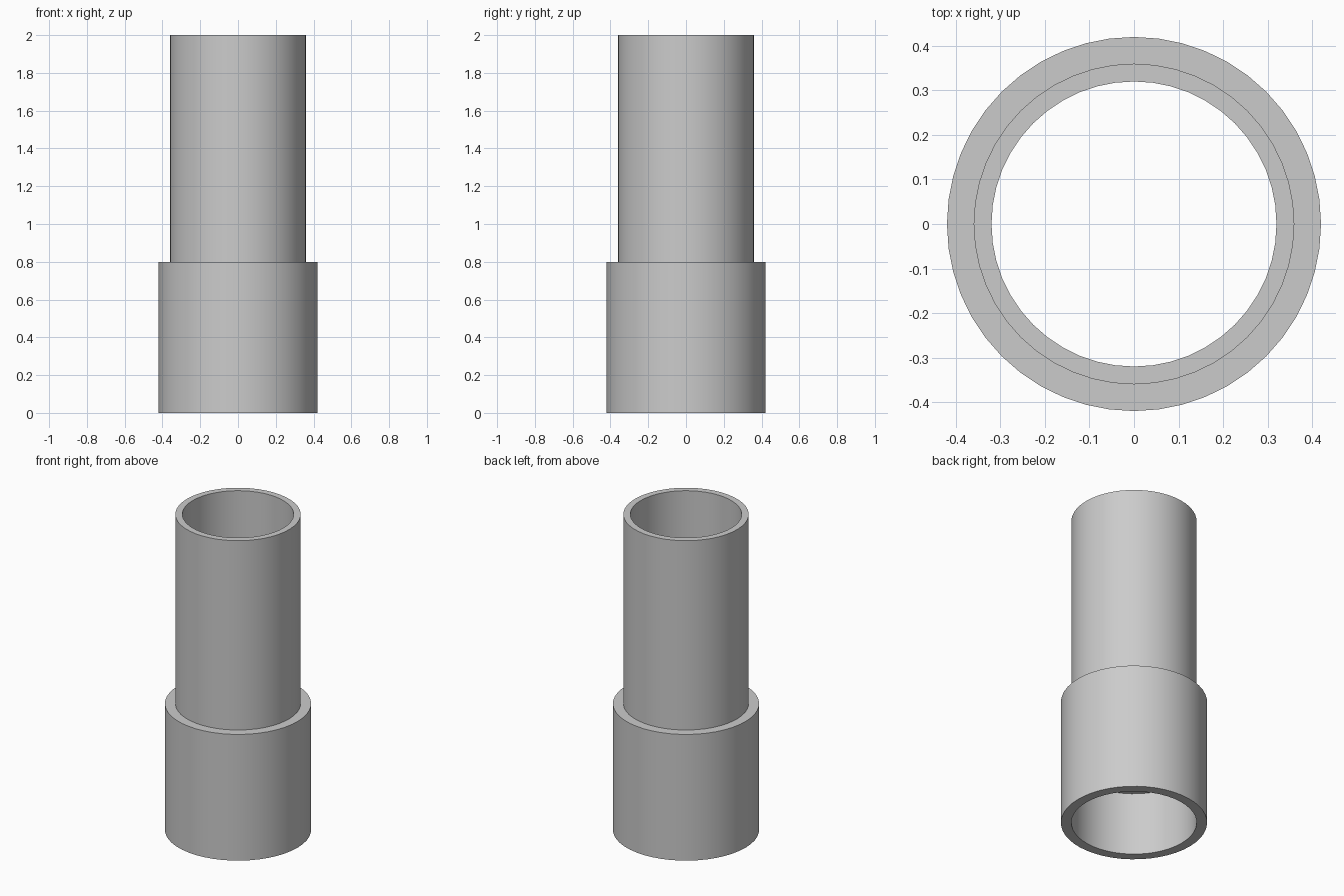
import bpy
import bmesh
import math
from mathutils import Matrix, Vector

if "Cube" in bpy.data.objects:
    bpy.data.objects.remove(bpy.data.objects["Cube"], do_unlink=True)

SEGMENTS = 48
SOCKET_R, PIPE_R, BORE_R = 0.42, 0.36, 0.32
LEDGE_Z, SOCKET_TOP, PIPE_TOP = 0.4, 0.8, 2.0

# Plain grey material
grey = bpy.data.materials.new("plain_grey")
grey.use_nodes = True
colour = (0.6, 0.6, 0.6, 1.0)
grey.diffuse_color = colour
grey.node_tree.nodes["Principled BSDF"].inputs["Base Color"].default_value = colour


def lathe(name, profile, material):
    """Revolve a closed (radius, height) profile around the z axis."""
    bm = bmesh.new()
    rings = []
    for i in range(SEGMENTS):
        turn = Matrix.Rotation(math.tau * i / SEGMENTS, 3, "Z")
        rings.append([bm.verts.new(turn @ Vector((r, 0, z))) for r, z in profile])
    count = len(profile)
    for i, ring in enumerate(rings):
        after = rings[(i + 1) % SEGMENTS]
        for j in range(count):
            k = (j + 1) % count
            bm.faces.new((ring[j], after[j], after[k], ring[k]))
    bmesh.ops.recalc_face_normals(bm, faces=bm.faces)
    mesh = bpy.data.meshes.new(name)
    bm.to_mesh(mesh)
    bm.free()
    mesh.materials.append(material)
    obj = bpy.data.objects.new(name, mesh)
    bpy.context.collection.objects.link(obj)
    bpy.ops.object.select_all(action="DESELECT")
    obj.select_set(True)
    bpy.context.view_layer.objects.active = obj
    bpy.ops.object.shade_smooth_by_angle(angle=math.radians(30))
    return obj


# Wide socket stepping up to the narrow pipe, with a stop ledge inside
lathe("stepped_pipe_sleeve", [
    (SOCKET_R, 0), (SOCKET_R, SOCKET_TOP),
    (PIPE_R, SOCKET_TOP), (PIPE_R, PIPE_TOP),
    (BORE_R, PIPE_TOP), (BORE_R, LEDGE_Z),
    (PIPE_R, LEDGE_Z), (PIPE_R, 0),
], grey)
